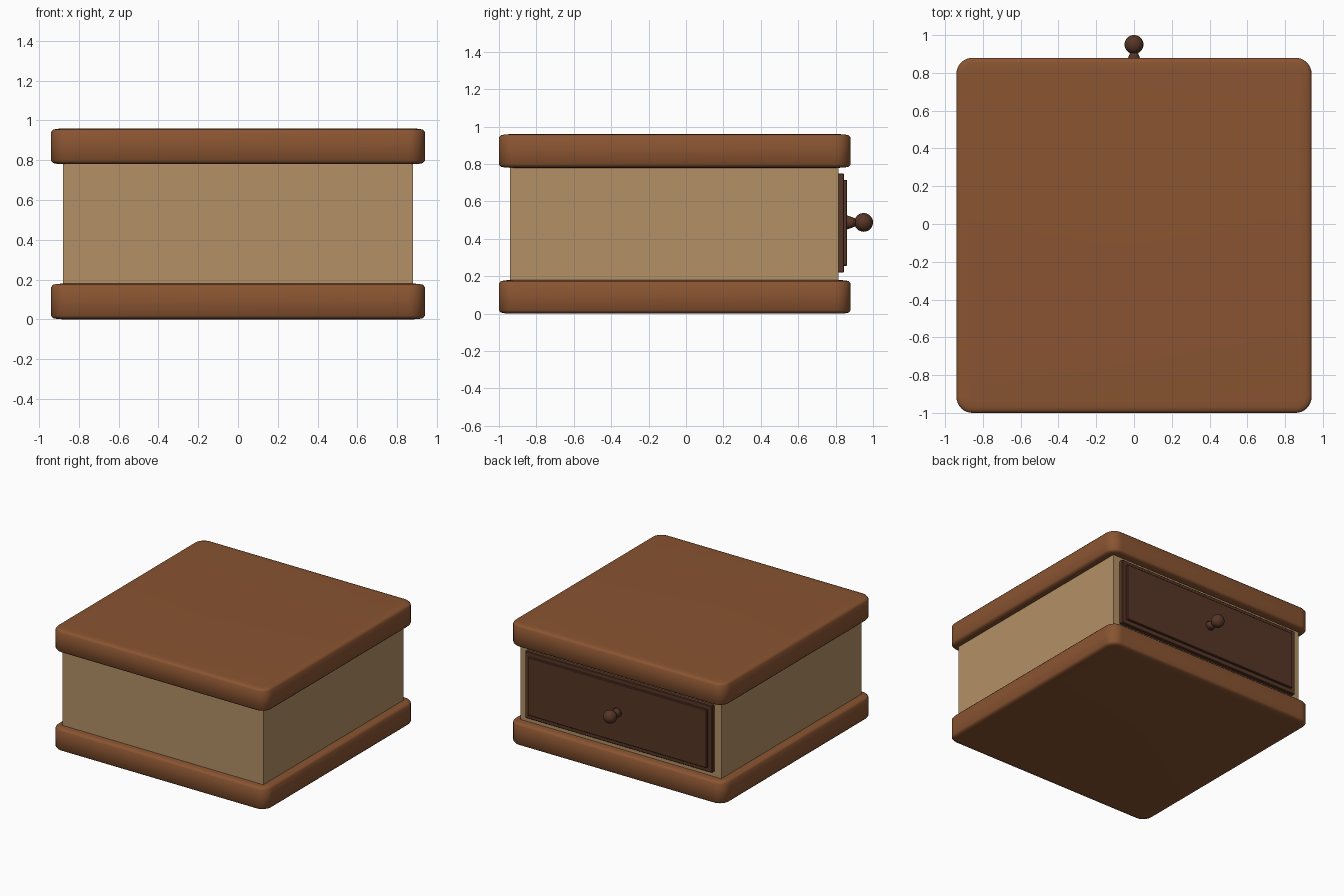
import bpy, bmesh, math
from mathutils import Matrix

if "Cube" in bpy.data.objects:
    bpy.data.objects.remove(bpy.data.objects["Cube"])


def srgb(r, g, b):
    lin = lambda c: ((c / 255 + 0.055) / 1.055) ** 2.4
    return (lin(r), lin(g), lin(b), 1)


def material(name, rgb):
    m = bpy.data.materials.new(name)
    m.diffuse_color = srgb(*rgb)
    m.use_nodes = True
    m.node_tree.nodes["Principled BSDF"].inputs["Base Color"].default_value = m.diffuse_color
    return m


BROWN = material("warm brown wood", (137, 84, 49))
TAN = material("pale tan wood", (180, 145, 102))
DARK = material("dark brown wood", (86, 53, 38))


def finish(bm, name, mat, smooth=False):
    bmesh.ops.recalc_face_normals(bm, faces=bm.faces)
    for f in bm.faces:
        f.smooth = smooth
    me = bpy.data.meshes.new(name)
    bm.to_mesh(me)
    bm.free()
    me.materials.append(mat)
    ob = bpy.data.objects.new(name, me)
    bpy.context.collection.objects.link(ob)
    return ob


def box(name, lo, hi, mat, bevel=0):
    bm = bmesh.new()
    bmesh.ops.create_cube(bm, size=1)
    for v in bm.verts:
        v.co = [a + (b - a) * (c + 0.5) for a, b, c in zip(lo, hi, v.co)]
    if bevel:
        bmesh.ops.bevel(bm, geom=bm.edges[:], offset=bevel, segments=1, affect='EDGES')
    return finish(bm, name, mat)


def slab(name, z0, z1):
    # rounded-rectangle rings stacked along a softly rolled edge profile
    hx, hy, cy, rad, steps = 0.94, 0.94, -0.06, 0.085, 8
    edge = [(0.06, 0.0), (0.03, 0.002), (0.01, 0.006), (0.0, 0.018)]
    profile = [(i, z0 + d) for i, d in edge] + [(i, z1 - d) for i, d in reversed(edge)]
    bm = bmesh.new()
    rings = []
    for inset, z in profile:
        r = rad - inset
        ring = []
        for q, (sx, sy) in enumerate([(1, 1), (-1, 1), (-1, -1), (1, -1)]):
            for k in range(steps + 1):
                a = math.pi / 2 * (q + k / steps)
                ring.append(bm.verts.new((sx * (hx - rad) + r * math.cos(a),
                                          cy + sy * (hy - rad) + r * math.sin(a), z)))
        rings.append(ring)
    n = len(rings[0])
    for a, b in zip(rings, rings[1:]):
        for i in range(n):
            j = (i + 1) % n
            bm.faces.new((a[i], a[j], b[j], b[i]))
    bm.faces.new(rings[0])
    bm.faces.new(rings[-1])
    return finish(bm, name, BROWN, True)


# Base, top and cabinet body
slab("base_slab", 0.0, 0.18)
slab("top_slab", 0.78, 0.96)
box("cabinet_body", (-0.88, -0.94, 0.17), (0.88, 0.815, 0.79), TAN)

# Drawer front with raised panel, on the +y side
box("drawer_front", (-0.82, 0.80, 0.22), (0.82, 0.845, 0.75), DARK, 0.004)
box("drawer_panel", (-0.785, 0.84, 0.255), (0.785, 0.862, 0.715), DARK, 0.004)

# Knob: tapered neck and ball
bm = bmesh.new()
bmesh.ops.create_cone(bm, cap_ends=True, segments=32, radius1=0.04, radius2=0.02, depth=0.055,
                      matrix=Matrix.Translation((0, 0.8825, 0.488)) @ Matrix.Rotation(-math.pi / 2, 4, 'X'))
finish(bm, "knob_neck", DARK, True)
bm = bmesh.new()
bmesh.ops.create_uvsphere(bm, u_segments=32, v_segments=16, radius=0.05,
                          matrix=Matrix.Translation((0, 0.95, 0.488)))
finish(bm, "knob_ball", DARK, True)
